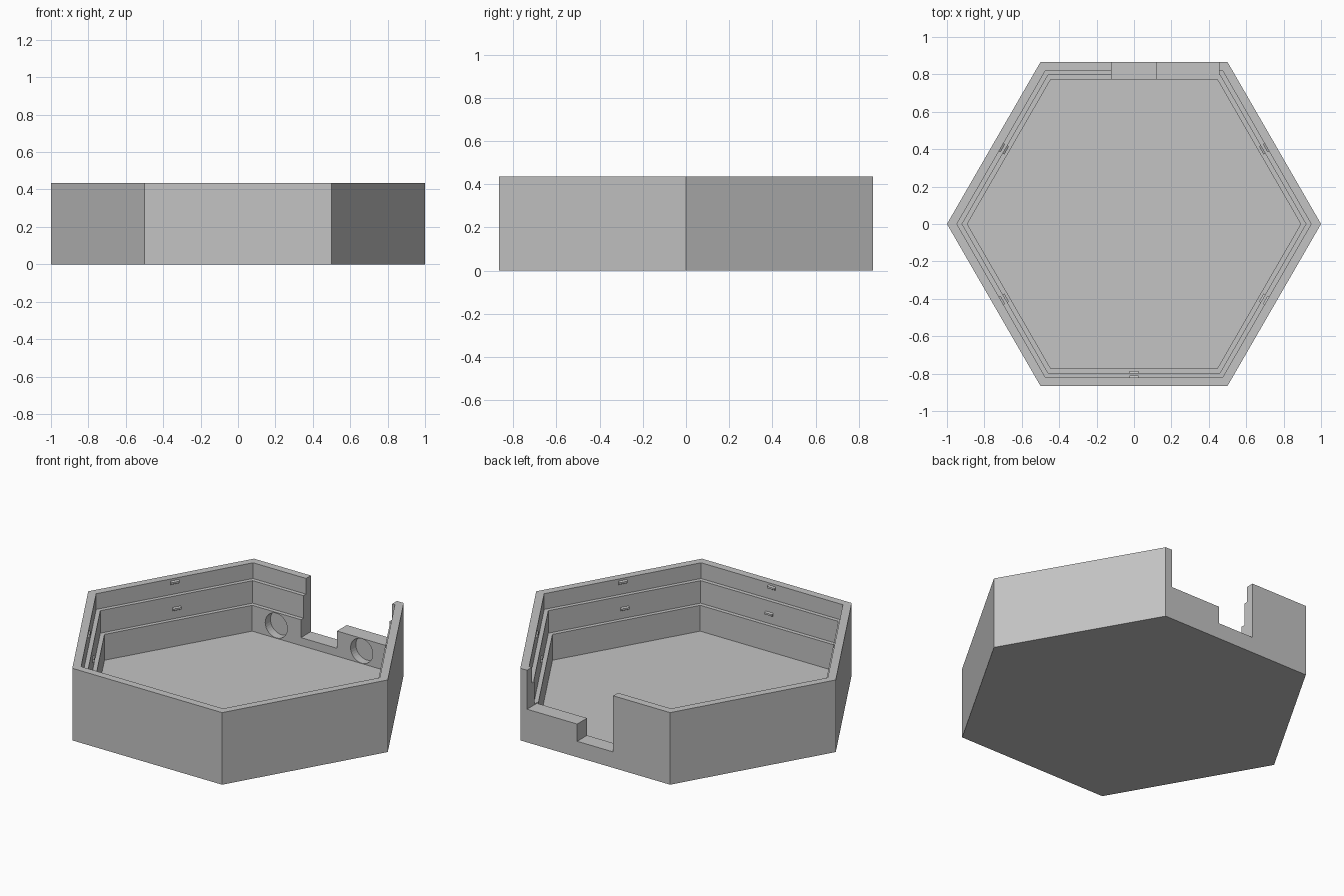
import bpy, bmesh, math
from mathutils import Matrix, Vector

old = bpy.data.objects.get("Cube")
if old:
    bpy.data.objects.remove(old, do_unlink=True)

HEIGHT, FLOOR = 0.435, 0.048
LEDGE_LOW, LEDGE_HIGH = 0.204, 0.34
OUTER, TOP_IN, MID_IN, LOW_IN = 0.866, 0.82, 0.796, 0.772   # distance from centre to flat

grey = bpy.data.materials.new("plain_grey")
grey.use_nodes = True
grey.diffuse_color = (0.55, 0.55, 0.55, 1)
grey.node_tree.nodes["Principled BSDF"].inputs["Base Color"].default_value = (0.55, 0.55, 0.55, 1)


def finish(bm, name):
    bmesh.ops.recalc_face_normals(bm, faces=bm.faces)
    mesh = bpy.data.meshes.new(name)
    bm.to_mesh(mesh)
    bm.free()
    mesh.materials.append(grey)
    obj = bpy.data.objects.new(name, mesh)
    bpy.context.collection.objects.link(obj)
    return obj


def box(name, low, high):
    bm = bmesh.new()
    low, high = Vector(low), Vector(high)
    bmesh.ops.create_cube(bm, size=1, matrix=Matrix.Translation((low + high) / 2)
                          @ Matrix.Diagonal((*(high - low), 1)))
    return finish(bm, name)


def rod(name, radius, length, sides, matrix):
    bm = bmesh.new()
    bmesh.ops.create_cone(bm, cap_ends=True, segments=sides, radius1=radius,
                          radius2=radius, depth=length, matrix=matrix)
    return finish(bm, name)


def cut(target, cutter):
    cutter.hide_render = True
    mod = target.modifiers.new("cut", "BOOLEAN")
    mod.operation, mod.solver, mod.object = "DIFFERENCE", "EXACT", cutter
    bpy.context.view_layer.objects.active = target
    bpy.ops.object.modifier_apply(modifier=mod.name)
    bpy.data.objects.remove(cutter, do_unlink=True)


# Six-sided tray with two stepped ledges inside
profile = [(OUTER, 0), (OUTER, HEIGHT), (TOP_IN, HEIGHT), (TOP_IN, LEDGE_HIGH),
           (MID_IN, LEDGE_HIGH), (MID_IN, LEDGE_LOW), (LOW_IN, LEDGE_LOW), (LOW_IN, FLOOR)]
bm = bmesh.new()
rings = []
for flat, z in profile:
    r = flat / math.cos(math.pi / 6)
    rings.append([bm.verts.new((r * math.cos(k * math.pi / 3), r * math.sin(k * math.pi / 3), z))
                  for k in range(6)])
for a, b in zip(rings, rings[1:]):
    for k in range(6):
        n = (k + 1) % 6
        bm.faces.new((a[k], a[n], b[n], b[k]))
bm.faces.new(rings[0])
bm.faces.new(rings[-1])
tray = finish(bm, "tray")

# Stepped opening in the back wall
cut(tray, box("wide_opening", (-0.12, 0.77, 0.2), (0.455, 0.95, 0.6)))
cut(tray, box("deep_opening", (-0.12, 0.75, 0.096), (0.12, 0.95, 0.6)))

# Blind round sockets inside the back wall
for x in (-0.285, 0.285):
    cut(tray, rod("socket", 0.074, 0.08, 32,
                  Matrix.Translation((x, 0.782, 0.124)) @ Matrix.Rotation(math.pi / 2, 4, "X")))

# Small snap ridges on the other five walls
for k in range(6):
    if k == 1:
        continue
    turn = Matrix.Rotation(math.radians(30 + 60 * k), 4, "Z")
    for level, flat, z in (("upper", TOP_IN, 0.411), ("middle", MID_IN, 0.262)):
        rod(f"{level}_ridge_{k}", 0.011, 0.05, 6,
            turn @ Matrix.Translation((flat, 0, z)) @ Matrix.Rotation(math.pi / 2, 4, "X"))
